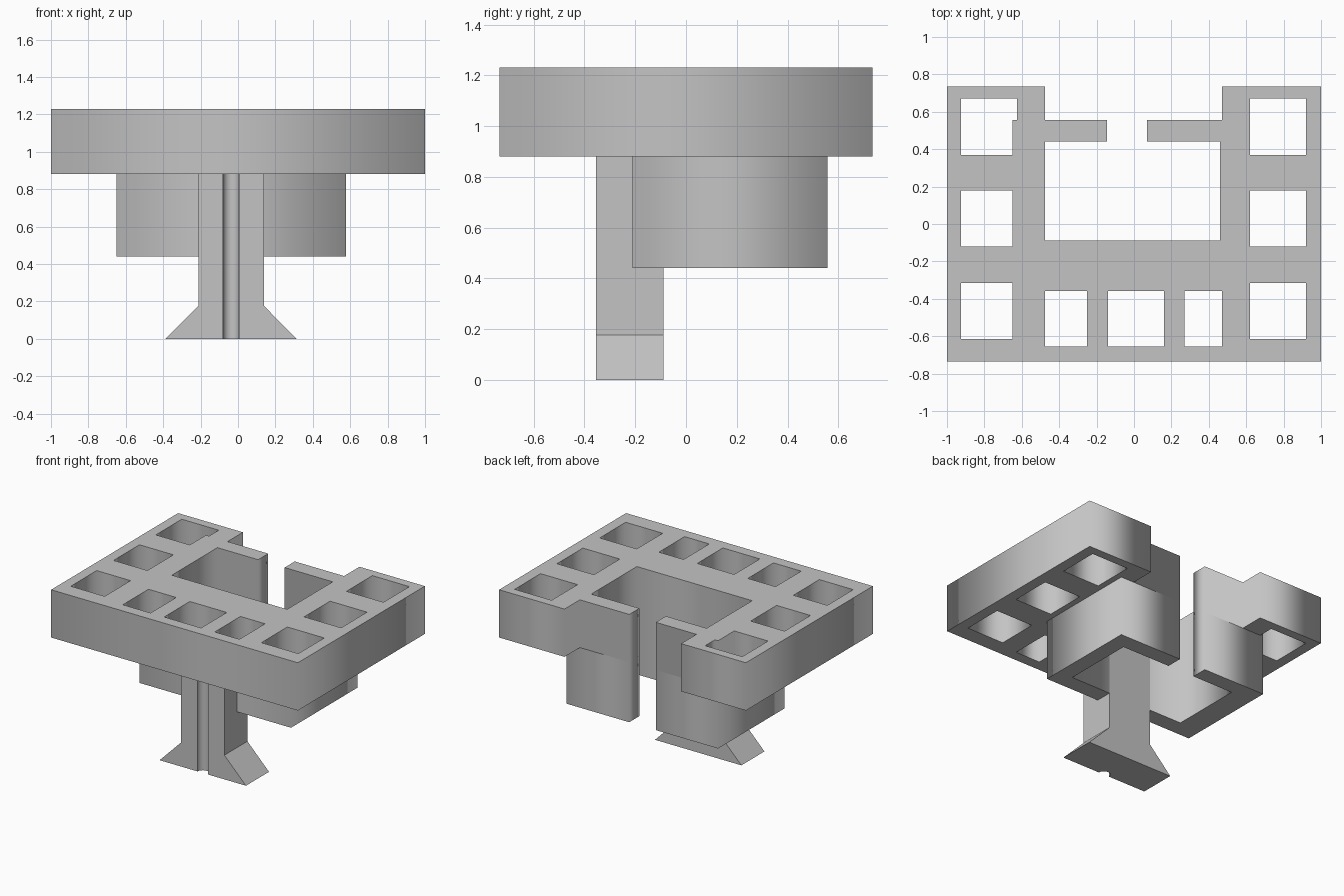
import bpy, bmesh
from math import radians
from mathutils import Matrix

cube = bpy.data.objects.get("Cube")
if cube:
    bpy.data.objects.remove(cube, do_unlink=True)

grey = bpy.data.materials.new("plain_grey")
grey.use_nodes = True
grey.diffuse_color = (0.55, 0.55, 0.55, 1)
grey.node_tree.nodes["Principled BSDF"].inputs["Base Color"].default_value = grey.diffuse_color


def rect(x0, x1, y0, y1):
    return [(x0, y0), (x1, y0), (x1, y1), (x0, y1)]


def prism(name, loops, low, high, turn=Matrix()):
    """Extrude a filled outline with holes from low to high."""
    curve = bpy.data.curves.new(name, "CURVE")
    curve.dimensions = "2D"
    curve.fill_mode = "BOTH"
    curve.extrude = (high - low) / 2
    for loop in loops:
        spline = curve.splines.new("POLY")
        spline.points.add(len(loop) - 1)
        for point, (x, y) in zip(spline.points, loop):
            point.co = (x, y, 0, 1)
        spline.use_cyclic_u = True
    obj = bpy.data.objects.new(name, curve)
    bpy.context.collection.objects.link(obj)
    bpy.ops.object.select_all(action="DESELECT")
    obj.select_set(True)
    bpy.context.view_layer.objects.active = obj
    bpy.ops.object.convert(target="MESH")
    obj = bpy.context.object
    mesh = obj.data
    mesh.transform(turn @ Matrix.Translation((0, 0, (low + high) / 2)))
    bm = bmesh.new()
    bm.from_mesh(mesh)
    bmesh.ops.remove_doubles(bm, verts=bm.verts, dist=0.0005)
    bmesh.ops.dissolve_limit(bm, angle_limit=radians(1), verts=bm.verts, edges=bm.edges)
    bmesh.ops.recalc_face_normals(bm, faces=bm.faces)
    bm.to_mesh(mesh)
    bm.free()
    mesh.materials.clear()
    mesh.materials.append(grey)
    return obj


# Shared heights and edges
COLLAR_BASE, SLAB_BASE, TOP = 0.44, 0.88, 1.23
LEFT, RIGHT, INNER_FRONT = 0.46, -0.475, -0.088
WALL_IN, WALL_OUT = 0.44, 0.557
SLOT_R, SLOT_L = -0.145, 0.07

# Top slab: U-shaped outline with two back wall tabs and nine pockets
outline = [(-1, -0.735), (1, -0.735), (1, 0.735), (0.47, 0.735), (0.47, WALL_OUT),
           (SLOT_L, WALL_OUT), (SLOT_L, WALL_IN), (LEFT, WALL_IN), (LEFT, INNER_FRONT),
           (RIGHT, INNER_FRONT), (RIGHT, WALL_IN), (SLOT_R, WALL_IN), (SLOT_R, WALL_OUT),
           (RIGHT, WALL_OUT), (RIGHT, 0.735), (-1, 0.735)]
pockets = [rect(0.62, 0.92, y, y + 0.3) for y in (-0.615, -0.12, 0.37)]
pockets += [rect(-0.925, -0.65, y, y + 0.3) for y in (-0.615, -0.12)]
pockets += [[(-0.925, 0.37), (-0.65, 0.37), (-0.65, WALL_OUT), (-0.625, WALL_OUT),
             (-0.625, 0.67), (-0.925, 0.67)]]
pockets += [rect(a, b, -0.655, -0.358) for a, b in ((RIGHT, -0.25), (-0.14, 0.16), (0.27, 0.47))]
prism("top_slab", [outline] + pockets, SLAB_BASE, TOP)

# Collar: square ring below the slab, open at the back
collar = [(-0.65, -0.21), (0.577, -0.21), (0.577, WALL_OUT), (SLOT_L, WALL_OUT),
          (SLOT_L, WALL_IN), (LEFT, WALL_IN), (LEFT, INNER_FRONT), (RIGHT, INNER_FRONT),
          (RIGHT, WALL_IN), (SLOT_R, WALL_IN), (SLOT_R, WALL_OUT), (-0.65, WALL_OUT)]
prism("collar", [collar], COLLAR_BASE, SLAB_BASE)

# Stem with flared foot, drawn in front profile and extruded to the back
profile = [(-0.387, 0), (0.313, 0), (0.138, 0.177), (0.138, SLAB_BASE),
           (-0.212, SLAB_BASE), (-0.212, 0.177)]
stem = prism("stem_and_foot", [profile], 0.088, 0.355, Matrix.Rotation(radians(90), 4, "X"))

# Round groove down the front of the stem
bpy.ops.mesh.primitive_cylinder_add(vertices=32, radius=0.043, depth=1.2,
                                    location=(-0.037, -0.355, 0.45))
cutter = bpy.context.object
cutter.name = "groove_cutter"
cutter.hide_render = True
cutter.data.materials.append(grey)
cut = stem.modifiers.new("groove", "BOOLEAN")
cut.operation = "DIFFERENCE"
cut.solver = "EXACT"
cut.object = cutter
bpy.ops.object.select_all(action="DESELECT")
stem.select_set(True)
bpy.context.view_layer.objects.active = stem
bpy.ops.object.modifier_apply(modifier=cut.name)
bpy.data.objects.remove(cutter, do_unlink=True)
bpy.ops.object.shade_smooth_by_angle(angle=radians(30))
